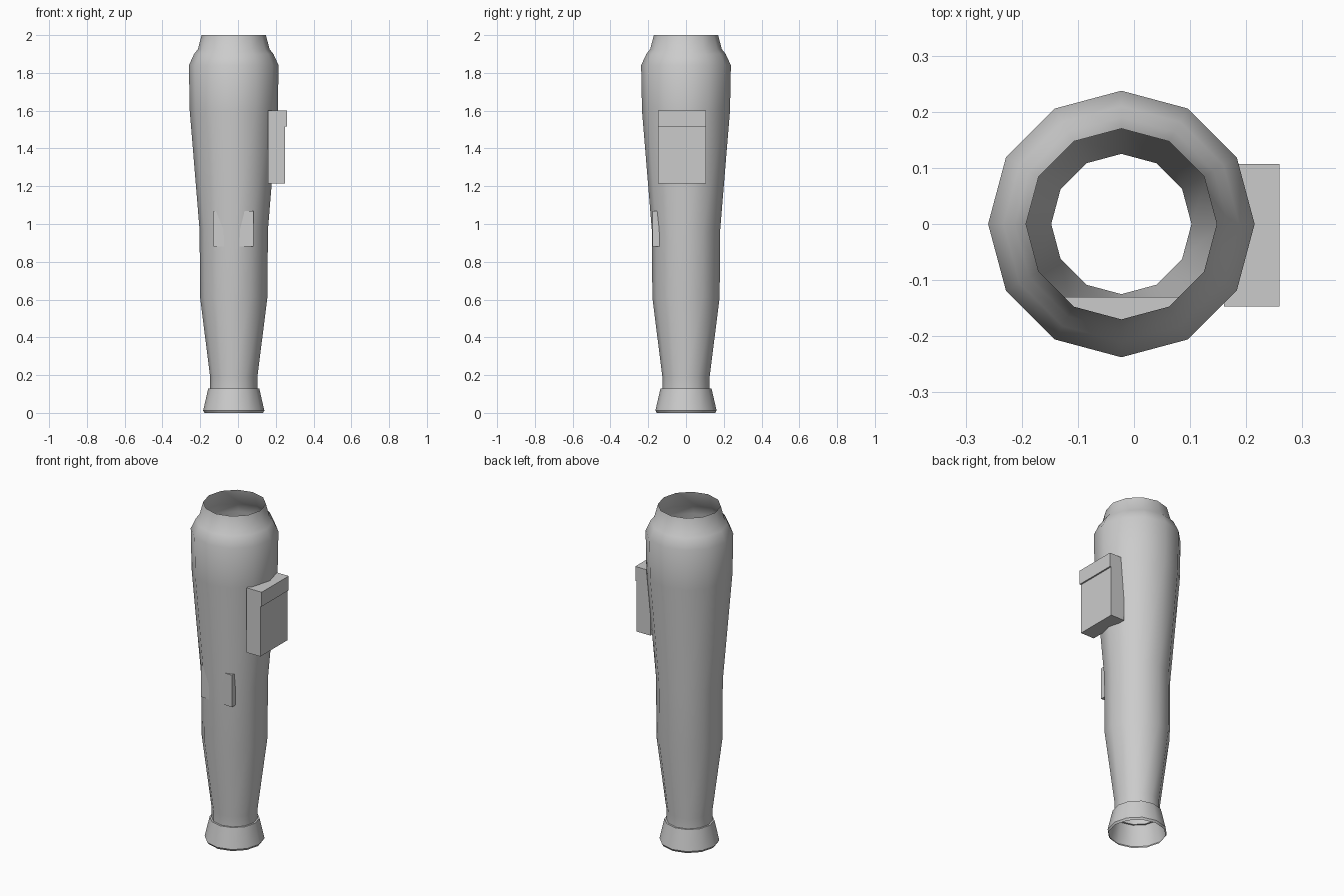
import bpy, bmesh, math

cube = bpy.data.objects.get("Cube")
if cube:
    bpy.data.objects.remove(cube, do_unlink=True)

grey = bpy.data.materials.new("plain_grey")
grey.use_nodes = True
colour = (0.6, 0.6, 0.6, 1)
grey.diffuse_color = colour
grey.node_tree.nodes["Principled BSDF"].inputs["Base Color"].default_value = colour

AXIS_X = -0.0225
SIDES = 12


def finish(name, bm, smooth=None):
    mesh = bpy.data.meshes.new(name)
    bm.to_mesh(mesh)
    bm.free()
    mesh.materials.append(grey)
    obj = bpy.data.objects.new(name, mesh)
    bpy.context.collection.objects.link(obj)
    if smooth:
        bpy.ops.object.select_all(action='DESELECT')
        obj.select_set(True)
        bpy.context.view_layer.objects.active = obj
        bpy.ops.object.shade_smooth_by_angle(angle=math.radians(smooth))
    return obj


def lathe(name, profile):
    """Open shell turned from (radius, height) points, listed bottom to top."""
    bm = bmesh.new()
    rings = []
    for r, z in profile:
        rings.append([bm.verts.new((AXIS_X + r * math.cos(i * math.tau / SIDES),
                                    r * math.sin(i * math.tau / SIDES), z))
                      for i in range(SIDES)])
    for low, high in zip(rings, rings[1:]):
        for i in range(SIDES):
            j = (i + 1) % SIDES
            bm.faces.new((low[i], low[j], high[j], high[i]))
    return finish(name, bm, 40)


def prism(name, outline, axis, start, end):
    """Solid made by extruding a 2D outline along the y or z axis."""
    def place(a, b, t):
        return (a, t, b) if axis == 'y' else (a, b, t)
    bm = bmesh.new()
    face = bm.faces.new([bm.verts.new(place(a, b, start)) for a, b in outline])
    new = bmesh.ops.extrude_face_region(bm, geom=[face])["geom"]
    shift = place(0, 0, end - start)
    bmesh.ops.translate(bm, vec=shift,
                        verts=[v for v in new if isinstance(v, bmesh.types.BMVert)])
    bmesh.ops.recalc_face_normals(bm, faces=bm.faces)
    return finish(name, bm)


# Tapered hollow barrel with a narrowed open mouth
lathe("barrel", [(0.125, 0.13), (0.125, 0.19), (0.178, 0.61), (0.181, 0.97),
                 (0.233, 1.6), (0.2375, 1.84), (0.21, 1.90), (0.19, 1.925),
                 (0.17, 2.0)])

# Flared foot with a small shelf above and a rolled rim below
lathe("foot_flare", [(0.155, 0.0), (0.162, 0.012), (0.135, 0.13), (0.125, 0.13)])

# Side block whose lower panel is set back under the cap
prism("side_block", [(0.16, 1.215), (0.25, 1.215), (0.25, 1.515),
                     (0.259, 1.515), (0.259, 1.6), (0.16, 1.6)],
      'y', -0.147, 0.107)

# Shallow plate breaking through the front of the barrel
prism("front_plate", [(-0.13, -0.13), (-0.13, -0.163), (0.083, -0.177),
                      (0.083, -0.13)], 'z', 0.88, 1.07)
